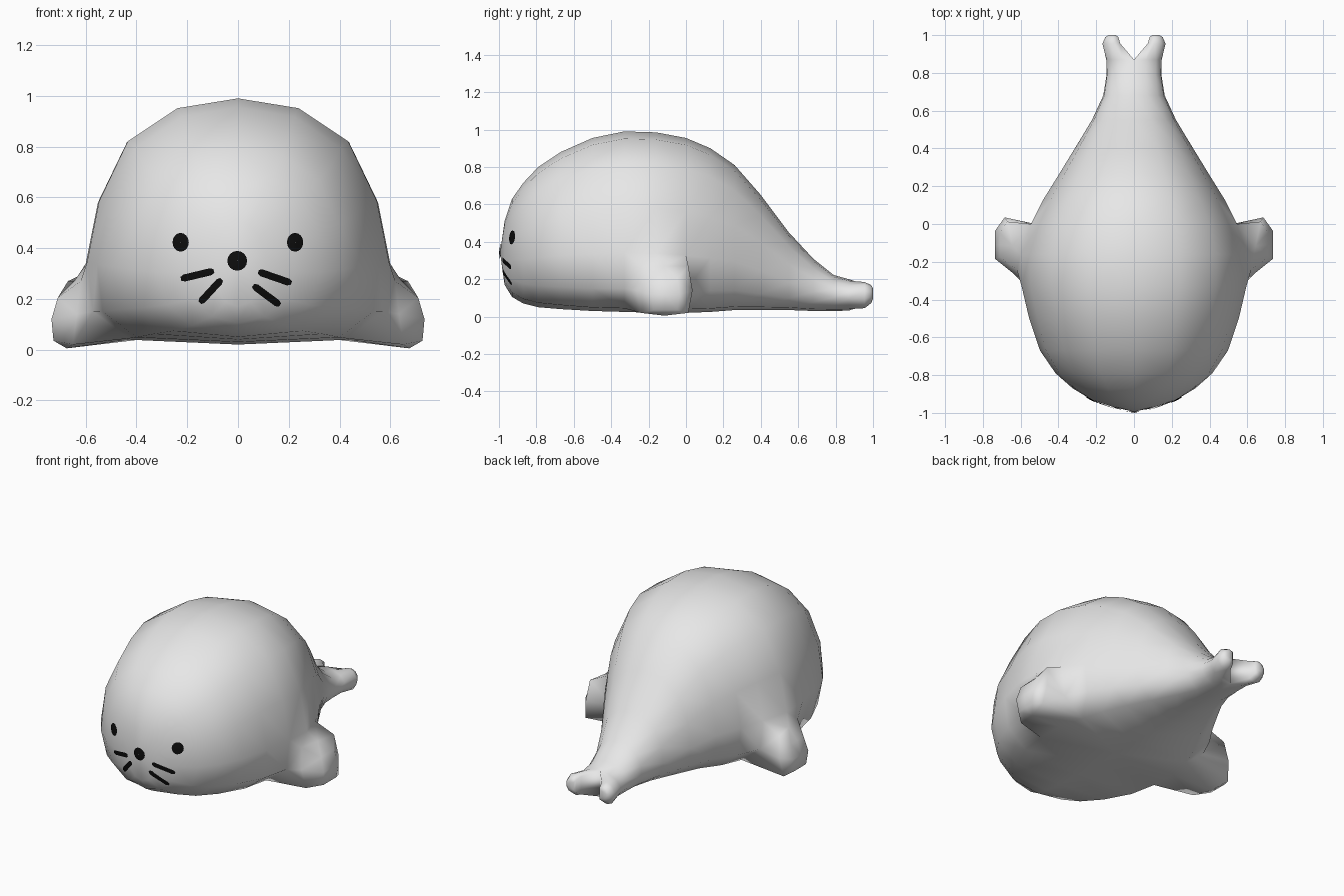
import bpy, bmesh, math
from mathutils import Vector, Matrix
from mathutils.bvhtree import BVHTree

if "Cube" in bpy.data.objects:
    bpy.data.objects.remove(bpy.data.objects["Cube"])


def material(name, rgb):
    m = bpy.data.materials.new(name)
    m.diffuse_color = (*rgb, 1)
    m.use_nodes = True
    m.node_tree.nodes["Principled BSDF"].inputs["Base Color"].default_value = m.diffuse_color
    return m


def add_object(name, bm, mat):
    mesh = bpy.data.meshes.new(name)
    bm.to_mesh(mesh)
    mesh.materials.append(mat)
    for p in mesh.polygons:
        p.use_smooth = True
    ob = bpy.data.objects.new(name, mesh)
    bpy.context.collection.objects.link(ob)
    return ob


fur = material("soft_grey", (0.8, 0.8, 0.8))
ink = material("black", (0.004, 0.004, 0.004))

# Half cross-section, top to bottom, as fractions of half width and height
SECTION = [(0, 1), (.40, .96), (.73, .825), (.92, .58), (1, .33), (.96, .13), (.72, .02), (0, 0)]
# Body stations: y, half width, top, bottom, roundness
STATIONS = [
    (-.97, .11, .51, .17, 1), (-.93, .23, .63, .105, .9), (-.87, .33, .715, .07, .6),
    (-.79, .42, .80, .05, .4), (-.67, .50, .88, .04, .2), (-.50, .555, .955, .03, 0),
    (-.33, .595, .99, .025, 0), (-.16, .60, .985, .02, 0), (0, .545, .955, .02, 0),
    (.13, .48, .90, .025, 0), (.26, .40, .81, .035, .1), (.40, .315, .65, .035, .2),
    (.55, .225, .45, .035, .4), (.68, .165, .31, .03, .6), (.79, .148, .222, .03, .8),
    (.87, .15, .20, .032, .9)]

bm = bmesh.new()
rings = []
for y, w, top, bot, rnd in STATIONS:
    ring = []
    for i, (u, v) in enumerate(SECTION):
        a = math.pi * i / 7
        u += (math.sin(a) - u) * rnd if 0 < i < 7 else 0
        v += (.5 + .5 * math.cos(a) - v) * rnd
        ring.append(bm.verts.new((u * w, y, bot + v * (top - bot))))
    rings.append(ring)

# Nose cap and body skin, leaving an opening for the side flipper
pole = bm.verts.new((0, -.994, .34))
for j in range(7):
    bm.faces.new((pole, rings[0][j], rings[0][j + 1]))
for i in range(len(rings) - 1):
    for j in range(7):
        if not (i in (6, 7) and j in (4, 5)):
            bm.faces.new((rings[i][j], rings[i + 1][j], rings[i + 1][j + 1], rings[i][j + 1]))

# Side flipper grown from the opening in two layers
LOOP = [(-1, 1), (0, 1), (1, 1), (1, 0), (1, -1), (0, -1), (-1, -1), (-1, 0)]
CELLS = [(a, b) for a in (-1, 0) for b in (-1, 0)]
base = {(a, b): rings[7 + a][5 - b] for a in (-1, 0, 1) for b in (-1, 0, 1)}
mid, tip = {}, {}
for a, b in base:
    corner = .85 if a and b else 1
    zm = {1: .27, 0: .14, -1: .005 if a == 0 else .02}[b]
    mid[a, b] = bm.verts.new((.66 + .025 * a - .015 * b, -.115 + a * .15 * corner, zm))
    zt = {1: .205, 0: .12, -1: .035}[b]
    tip[a, b] = bm.verts.new((.735 - (.025 if b == 1 else .008 if b else 0),
                              -.11 + a * .075 * corner, zt))
for lo, hi in ((base, mid), (mid, tip)):
    for k, p in enumerate(LOOP):
        q = LOOP[(k + 1) % 8]
        bm.faces.new((lo[p], lo[q], hi[q], hi[p]))
for a, b in CELLS:
    bm.faces.new([tip[a, b], tip[a + 1, b], tip[a + 1, b + 1], tip[a, b + 1]])

# Tail lobe grown from the half ring at the rear
last = rings[-1]
for y, cx, rx, cz, rz in ((.955, .108, .062, .115, .07), (.99, .109, .045, .12, .048),
                          (1.0, .11, .025, .122, .028)):
    new = []
    for i in range(8):
        a = math.radians(125 - 250 * i / 7)
        new.append(bm.verts.new((cx + rx * math.cos(a), y, cz + rz * math.sin(a))))
    for j in range(8):
        k = (j + 1) % 8
        bm.faces.new((last[j], last[k], new[k], new[j]))
    last = new
bm.faces.new(last)

# Mirror to the other side
bmesh.ops.delete(bm, geom=[v for v in bm.verts if not v.link_faces], context='VERTS')
bmesh.ops.mirror(bm, geom=bm.verts[:] + bm.edges[:] + bm.faces[:],
                 matrix=Matrix.Identity(4), merge_dist=.0005, axis='X')
bmesh.ops.remove_doubles(bm, verts=bm.verts, dist=.0005)
bmesh.ops.recalc_face_normals(bm, faces=bm.faces)
bmesh.ops.triangulate(bm, faces=bm.faces)
add_object("body", bm, fur)
skin = BVHTree.FromBMesh(bm)


def decal(name, rows):
    """Lay a grid of (x, z) points on the front of the body."""
    d = bmesh.new()
    grid = []
    for row in rows:
        line = []
        for x, z in row:
            hit = skin.ray_cast(Vector((x, -2, z)), Vector((0, 1, 0)))[0]
            line.append(d.verts.new((x, hit.y - .006, z)))
        grid.append(line)
    for r, s in zip(grid, grid[1:]):
        for j in range(len(r) - 1):
            d.faces.new((r[j], r[j + 1], s[j + 1], s[j]))
    bmesh.ops.remove_doubles(d, verts=d.verts, dist=.0002)
    for f in d.faces:
        f.normal_update()
        if f.normal.y > 0:
            f.normal_flip()
    add_object(name, d, ink)


def disc(name, x, z, rx, rz):
    decal(name, [[(x + rx * t * math.cos(a * math.pi / 8), z + rz * t * math.sin(a * math.pi / 8))
                  for a in range(17)] for t in (.02, .35, .7, 1)])


def stroke(name, p, q, width=.014):
    p, q = Vector(p), Vector(q)
    n = (q - p).normalized().orthogonal() * width
    rows = []
    for i in range(11):
        t = i / 10
        e = .55 if i in (0, 10) else 1
        rows.append([tuple(p.lerp(q, t) + n * s * e) for s in (-1, -.5, 0, .5, 1)])
    decal(name, rows)


# Face
disc("nose", -.003, .35, .039, .039)
disc("left_eye", -.226, .423, .032, .037)
disc("right_eye", .225, .423, .032, .037)
stroke("right_upper_whisker", (.08, .307), (.21, .262))
stroke("right_lower_whisker", (.06, .253), (.165, .175))
stroke("left_upper_whisker", (-.095, .31), (-.225, .279))
stroke("left_lower_whisker", (-.065, .277), (-.15, .185))
